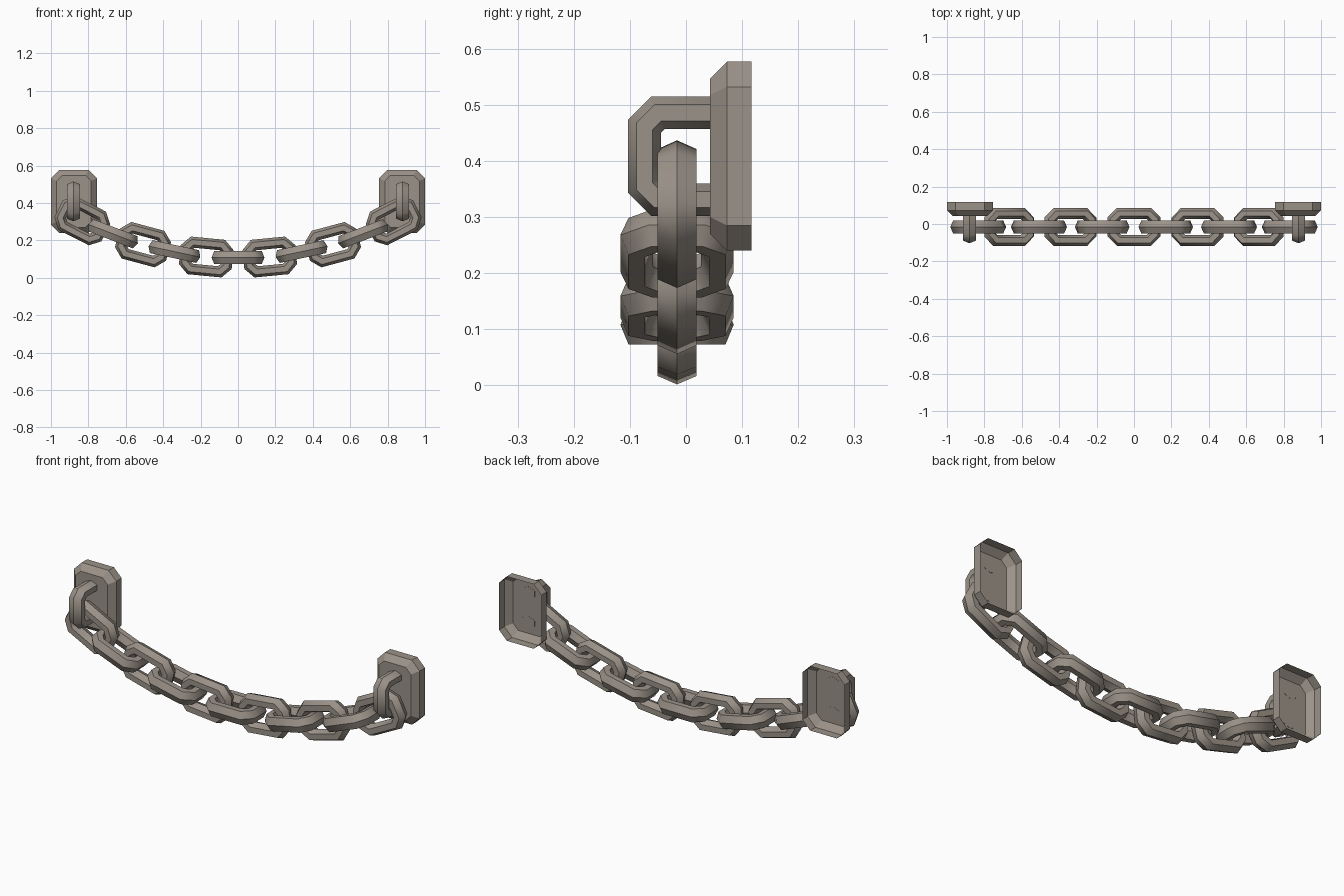
import bpy, bmesh, math
from mathutils import Vector, Matrix

if "Cube" in bpy.data.objects:
    bpy.data.objects.remove(bpy.data.objects["Cube"])

iron = bpy.data.materials.new("weathered_iron")
iron.diffuse_color = (0.33, 0.29, 0.25, 1)
iron.use_nodes = True
iron.node_tree.nodes["Principled BSDF"].inputs["Base Color"].default_value = iron.diffuse_color

YC = -0.016          # chain centre plane
R, H = 0.029, 0.035  # bar section: half depth in plane, half width across


def finish(name, bm, matrix, smooth=True):
    me = bpy.data.meshes.new(name)
    bm.to_mesh(me)
    bm.free()
    me.materials.append(iron)
    ob = bpy.data.objects.new(name, me)
    bpy.context.collection.objects.link(ob)
    ob.matrix_world = matrix
    if smooth:  # soft around the bends, sharp along the bar edges
        bpy.ops.object.select_all(action='DESELECT')
        ob.select_set(True)
        bpy.context.view_layer.objects.active = ob
        bpy.ops.object.shade_smooth_by_angle(angle=math.radians(43))
    return ob


def octagon(a, b, c):
    """Rectangle a x b (half sizes) with corners cut by c."""
    return [(a, c - b), (a, b - c), (a - c, b), (c - a, b),
            (-a, b - c), (-a, c - b), (c - a, -b), (a - c, -b)]


def hex_bar(name, path, closed, matrix):
    """Sweep a six-sided bar along a flat path in local XY with mitred bends."""
    prof = [(R, 0), (R/2, H), (-R/2, H), (-R, 0), (-R/2, -H), (R/2, -H)]
    bm = bmesh.new()
    pts = [Vector(p) for p in path]
    n = len(pts)
    rings = []
    for i, p in enumerate(pts):
        d0 = p - pts[i - 1] if closed or i > 0 else pts[1] - p
        d1 = pts[(i + 1) % n] - p if closed or i < n - 1 else d0
        d0, d1 = d0.normalized(), d1.normalized()
        t = (d0 + d1).normalized()
        m = Vector((t.y, -t.x)) / t.dot(d0)
        rings.append([bm.verts.new((p.x + m.x*r, p.y + m.y*r, w)) for r, w in prof])
    for i in range(n if closed else n - 1):
        a, b = rings[i], rings[(i + 1) % n]
        for k in range(6):
            j = (k + 1) % 6
            bm.faces.new((a[k], a[j], b[j], b[k]))
    if not closed:
        bm.faces.new(rings[0])
        bm.faces.new(rings[-1])
    bmesh.ops.recalc_face_normals(bm, faces=bm.faces)
    return finish(name, bm, matrix)


def link(name, x, z, tilt, upright):
    m = Matrix.Translation((x, YC, z)) @ Matrix.Rotation(-math.radians(tilt), 4, 'Y')
    if upright:
        m = m @ Matrix.Rotation(math.pi/2, 4, 'X')
    hex_bar(name, octagon(0.1415 - R, 0.101 - R, 0.033), True, m)


def wall_plate(name, x):
    """Shallow open-backed plate with a bevelled front."""
    bm = bmesh.new()
    rings = []
    for y, inset, c in ((0.117, 0, 0.045), (0.073, 0, 0.045), (0.043, 0.03, 0.03)):
        rings.append([bm.verts.new((u, y, v))
                      for u, v in octagon(0.1225 - inset, 0.1685 - inset, c)])
    for a, b in zip(rings, rings[1:]):
        for k in range(8):
            j = (k + 1) % 8
            bm.faces.new((a[k], a[j], b[j], b[k]))
    front = bm.faces.new(rings[-1])
    bmesh.ops.recalc_face_normals(bm, faces=bm.faces)
    front.normal_update()
    if front.normal.y > 0:
        bmesh.ops.reverse_faces(bm, faces=bm.faces)
    finish(name, bm, Matrix.Translation((x, 0, 0.4085)), False)


# chain links, alternating flat and upright, mirrored from the middle
link("link_middle", 0, 0.108, 0, False)
HALF = [(0.17, 0.111, 5.5, True), (0.34, 0.14, 12, False), (0.508, 0.177, 15, True),
        (0.668, 0.235, 21, False), (0.833, 0.305, 27, True)]
for side, s in (("left", -1), ("right", 1)):
    for i, (x, z, t, up) in enumerate(HALF):
        link(f"link_{side}_{i + 1}", s*x, z, s*t, up)
    # wall plate with its staple
    wall_plate(f"wall_plate_{side}", s*0.8775)
    staple = [(0.044, 0.486), (-0.05, 0.486), (-0.074, 0.462),
              (-0.074, 0.355), (-0.05, 0.331), (0.044, 0.331)]
    basis = Matrix(((0, 0, 1, s*0.88), (1, 0, 0, 0), (0, 1, 0, 0), (0, 0, 0, 1)))
    hex_bar(f"staple_{side}", staple, False, basis)
